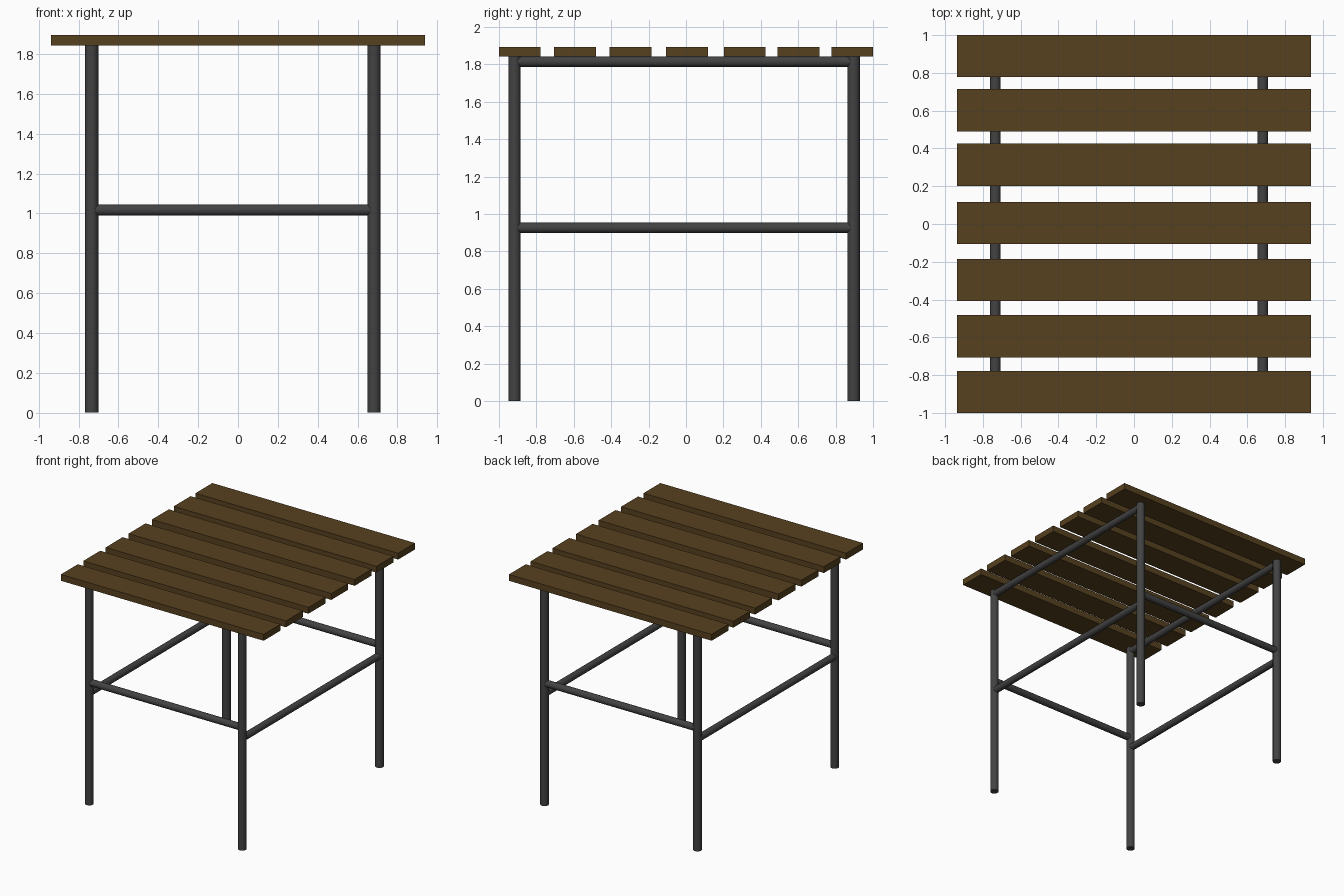
import bpy, math
from mathutils import Vector

if "Cube" in bpy.data.objects:
    bpy.data.objects.remove(bpy.data.objects["Cube"])

def material(name, rgb):
    m = bpy.data.materials.new(name)
    m.diffuse_color = (*rgb, 1)
    m.use_nodes = True
    m.node_tree.nodes["Principled BSDF"].inputs["Base Color"].default_value = m.diffuse_color
    return m

WOOD = material("wood", (0.095, 0.052, 0.014))
STEEL = material("dark_steel", (0.055, 0.055, 0.057))

def tube(name, a, b, r):
    a, b = Vector(a), Vector(b)
    d = b - a
    bpy.ops.mesh.primitive_cylinder_add(vertices=32, radius=r, depth=d.length,
                                        location=(a + b) / 2,
                                        rotation=d.to_track_quat('Z', 'Y').to_euler())
    ob = bpy.context.object
    ob.name = name
    ob.data.materials.append(STEEL)
    bpy.ops.object.shade_smooth_by_angle(angle=math.radians(40))

def slat(name, y):
    bpy.ops.mesh.primitive_cube_add(size=1, location=(0, y, 1.868))
    ob = bpy.context.object
    ob.name = name
    ob.scale = (1.876, 0.223, 0.053)
    bpy.ops.object.transform_apply(location=False, rotation=False, scale=True)
    ob.data.materials.append(WOOD)

XS = {"left": -0.734, "right": 0.682}
YS = {"front": -0.917, "back": 0.896}

# Table top slats
for i, y in enumerate((-0.889, -0.594, -0.297, 0.005, 0.314, 0.602, 0.889)):
    slat(f"top_slat_{i + 1}", y)

# Legs
for xn, x in XS.items():
    for yn, y in YS.items():
        tube(f"{yn}_{xn}_leg", (x, y, 0), (x, y, 1.842), 0.033)

# Front and back cross bars
for yn, y in YS.items():
    tube(f"{yn}_cross_bar", (XS["left"] + 0.02, y, 1.017), (XS["right"] - 0.02, y, 1.017), 0.028)

# Side rails: mid height, and just under the slats
for xn, x in XS.items():
    for part, z in (("middle", 0.927), ("upper", 1.815)):
        tube(f"{xn}_{part}_rail", (x, YS["front"] + 0.02, z), (x, YS["back"] - 0.02, z), 0.028)
